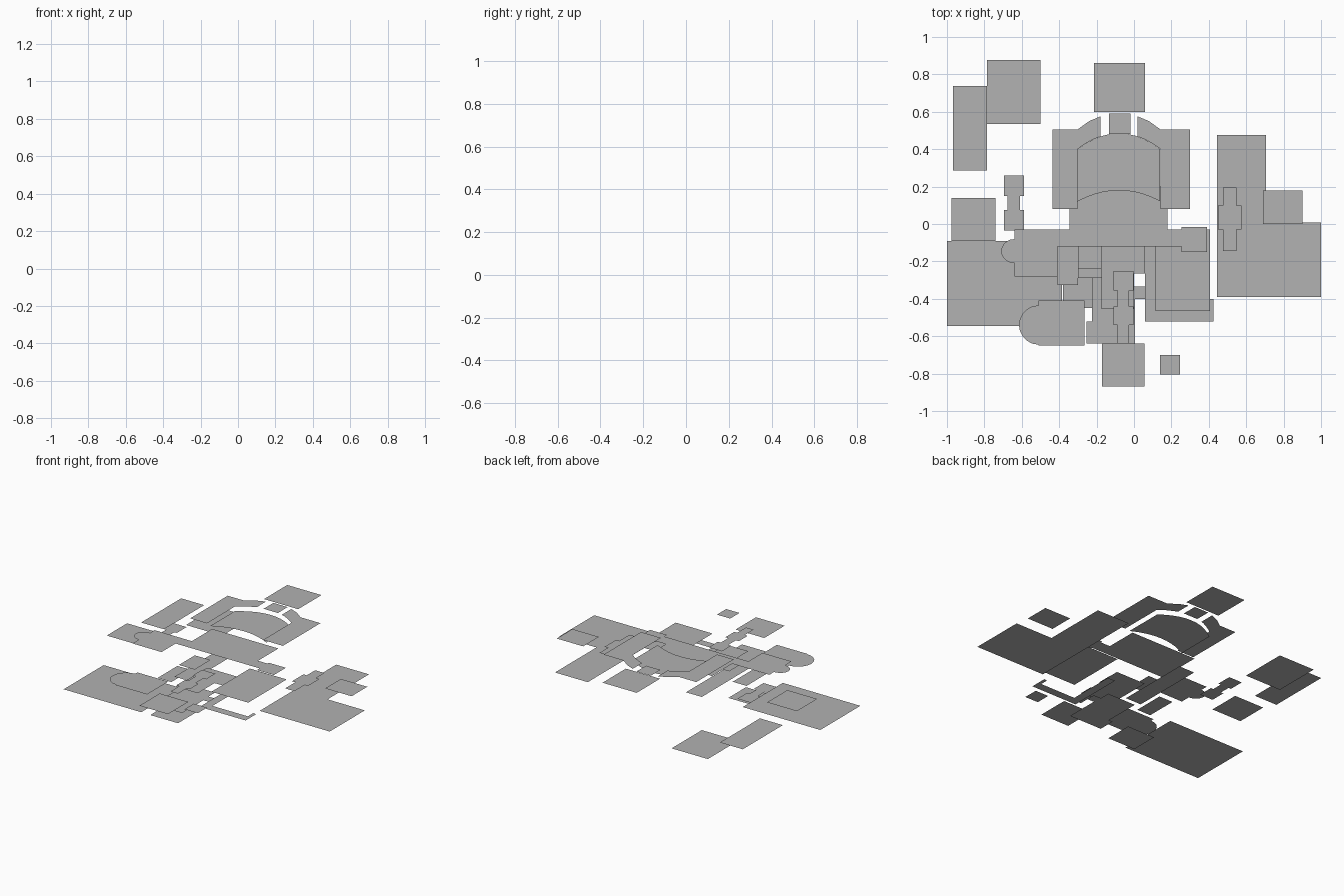
import bpy, bmesh, math

MID = 0.24  # middle height of the stack of flat panels

# Mid grey shared by every panel
grey = bpy.data.materials.new("mid_grey")
grey.diffuse_color = (0.445, 0.445, 0.445, 1)


def panel(name, pts, dz):
    """Flat single-face panel at height MID + dz, facing up."""
    bm = bmesh.new()
    f = bm.faces.new([bm.verts.new((x, y, MID + dz)) for x, y in pts])
    f.normal_update()
    if f.normal.z < 0:
        f.normal_flip()
    me = bpy.data.meshes.new(name)
    bm.to_mesh(me)
    bm.free()
    me.materials.append(grey)
    ob = bpy.data.objects.new(name, me)
    bpy.context.collection.objects.link(ob)
    return ob


def rect(name, x0, x1, y0, y1, dz):
    return panel(name, [(x0, y0), (x1, y0), (x1, y1), (x0, y1)], dz)


def bow(x0, x1, cx, half, y_end, y_peak, n=10):
    """Points on a shallow arch that peaks at cx."""
    out = []
    for i in range(n + 1):
        x = x0 + (x1 - x0) * i / n
        out.append((x, y_peak - (y_peak - y_end) * ((x - cx) / half) ** 2))
    return out


def half_round(cx, cy, rx, ry, n=10):
    """Left-bulging half ellipse, from top to bottom."""
    return [(cx - rx * math.sin(math.pi * i / n), cy + ry * math.cos(math.pi * i / n))
            for i in range(n + 1)]


def stepped(name, cx, bands, dz):
    """Symmetric outline from (half width, y start, y end) bands going up."""
    right = []
    for w, y0, y1 in bands:
        right += [(w, y0), (w, y1)]
    panel(name, [(cx + w, y) for w, y in right]
          + [(cx - w, y) for w, y in reversed(right)], dz)


# Top layer: back plate, neck and two mirrored shoulder panels
AX = -0.08
rect("back_plate", -0.213, 0.058, 0.598, 0.862, 0.235)
rect("neck_tab", -0.133, -0.02, 0.48, 0.59, 0.232)
for side, name in ((-1, "left_shoulder"), (1, "right_shoulder")):
    outer = 0.355 if side < 0 else 0.38
    inner = bow(0.10, 0.222, 0, 0.222, 0.40, 0.485, 5)
    prof = ([(outer, 0.505), (0.222, 0.505), (0.16, 0.55), (0.10, 0.575)]
            + inner + [(0.222, 0.08), (outer, 0.08)])
    panel(name, [(AX + side * x, y) for x, y in prof], 0.235)

# Curved chest panel
panel("chest_panel", bow(-0.305, 0.14, AX, 0.222, 0.40, 0.485)
      + bow(0.14, -0.305, AX, 0.222, 0.12, 0.18), 0.20)

# Wide middle panel with rounded left end and right tab
panel("waist_panel", [(-0.345, 0.20), (-0.345, -0.03), (-0.64, -0.03), (-0.64, -0.08)]
      + half_round(-0.64, -0.145, 0.07, 0.064)
      + [(-0.64, -0.28), (-0.41, -0.28), (-0.41, -0.12), (0.255, -0.12),
         (0.255, -0.15), (0.39, -0.15), (0.39, -0.015), (0.255, -0.015),
         (0.255, -0.03), (0.18, -0.03), (0.18, 0.20)], 0.138)

# Left group
rect("rear_left_plate", -0.787, -0.50, 0.535, 0.877, -0.08)
rect("rear_left_strip", -0.967, -0.785, 0.285, 0.738, -0.015)
rect("left_plate", -0.977, -0.74, -0.09, 0.14, 0.032)
rect("left_base", -1.0, -0.385, -0.545, -0.092, -0.185)
stepped("left_link", -0.642, [(0.053, -0.035, 0.075), (0.033, 0.075, 0.15),
                              (0.053, 0.15, 0.26)], 0.063)
panel("rounded_paddle", [(-0.265, -0.65), (-0.265, -0.41), (-0.51, -0.41)]
      + half_round(-0.51, -0.54, 0.105, 0.105) + [(-0.51, -0.65)], 0.015)

# Right group
panel("right_base", [(0.445, -0.39), (1.0, -0.39), (1.0, 0.007), (0.705, 0.007),
                     (0.705, 0.476), (0.445, 0.476)], -0.012)
rect("right_plate", 0.69, 0.90, 0.0, 0.178, 0.065)
stepped("right_link", 0.512, [(0.037, -0.145, -0.03), (0.063, -0.03, 0.10),
                              (0.037, 0.10, 0.195)], 0.063)
rect("right_box", 0.115, 0.407, -0.465, -0.03, 0.065)
panel("right_frame", [(0.06, -0.12), (0.06, -0.52), (0.425, -0.52), (0.425, -0.40),
                      (0.40, -0.40), (0.40, -0.46), (0.12, -0.46), (0.12, -0.12)], -0.037)

# Lower centre group
rect("bottom_plate", -0.38, -0.16, -0.45, -0.25, -0.24)
rect("front_plate", -0.172, 0.055, -0.87, -0.64, 0.043)
rect("small_square", 0.14, 0.245, -0.805, -0.70, 0.076)
panel("front_leg", [(-0.255, -0.64), (0.005, -0.64), (0.005, -0.40), (0.06, -0.40),
                    (0.06, -0.335), (0.0, -0.335), (0.0, -0.26), (-0.225, -0.26),
                    (-0.225, -0.52), (-0.255, -0.52)], -0.05)
rect("centre_panel", -0.175, 0.0, -0.455, -0.25, 0.02)
rect("centre_bridge", -0.175, 0.06, -0.265, -0.10, 0.02)
rect("inner_strip", -0.30, -0.175, -0.29, 0.25, -0.005)
rect("hip_panel", -0.30, -0.175, -0.24, -0.06, 0.06)
rect("hip_side", -0.41, -0.30, -0.325, -0.10, -0.03)
stepped("front_link", -0.057, [(0.03, -0.64, -0.54), (0.053, -0.54, -0.44),
                               (0.03, -0.44, -0.355), (0.053, -0.355, -0.25)], 0.08)
